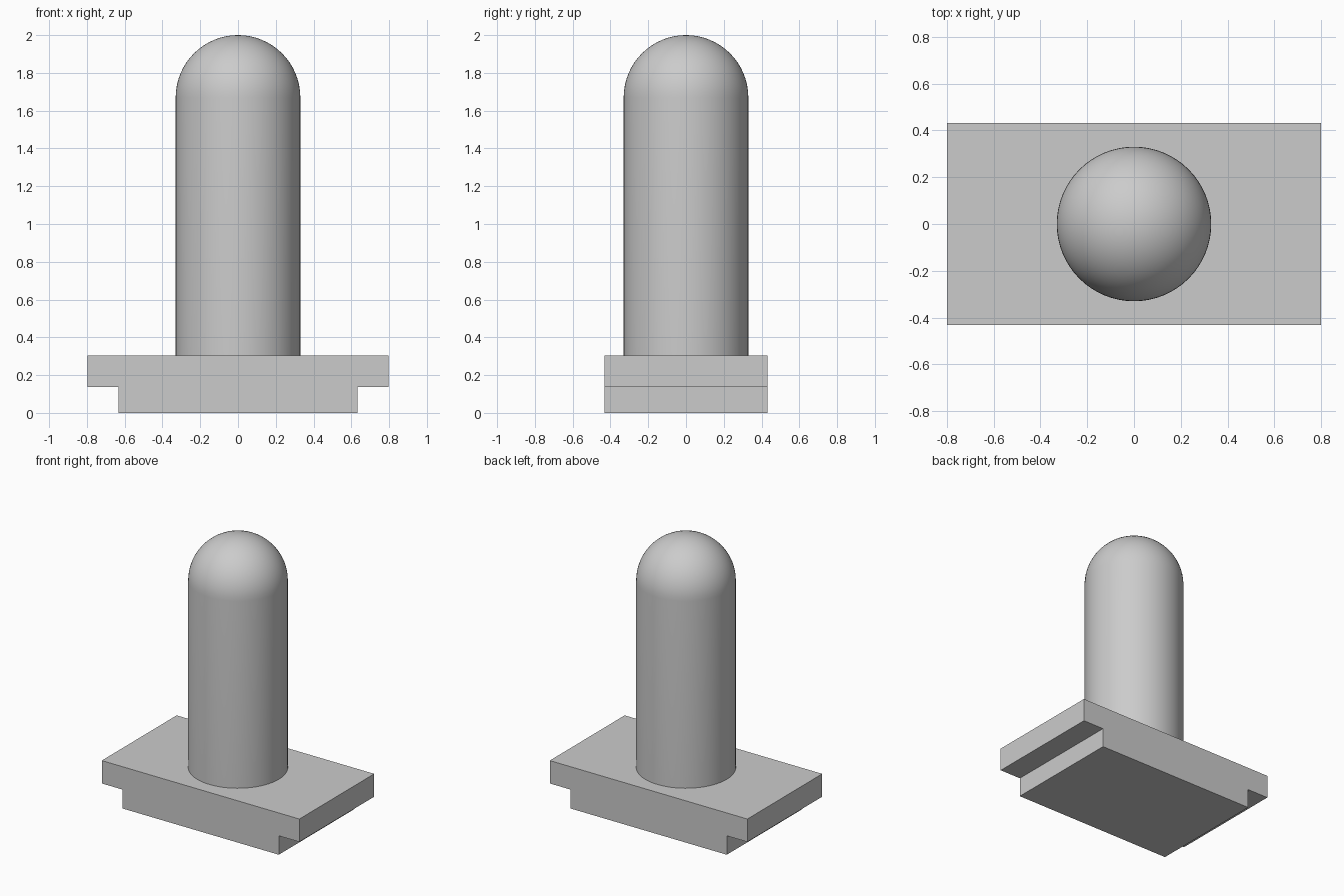
import bpy
import bmesh
import math

cube = bpy.data.objects.get("Cube")
if cube:
    bpy.data.objects.remove(cube, do_unlink=True)

# Single grey finish
grey = bpy.data.materials.new("light_grey")
grey.use_nodes = True
colour = (0.6, 0.6, 0.6, 1)
grey.diffuse_color = colour
grey.node_tree.nodes["Principled BSDF"].inputs["Base Color"].default_value = colour


def add_object(name, bm):
    bmesh.ops.recalc_face_normals(bm, faces=bm.faces[:])
    mesh = bpy.data.meshes.new(name)
    bm.to_mesh(mesh)
    bm.free()
    mesh.materials.append(grey)
    obj = bpy.data.objects.new(name, mesh)
    bpy.context.collection.objects.link(obj)
    return obj


# Base plate: T-shaped section extruded from front to back
HALF_DEPTH, TOP = 0.432, 0.305
right_side = [(0.632, 0), (0.632, 0.138), (0.798, 0.138), (0.798, TOP)]
section = right_side + [(-x, z) for x, z in reversed(right_side)]
bm = bmesh.new()
face = bm.faces.new([bm.verts.new((x, -HALF_DEPTH, z)) for x, z in section])
result = bmesh.ops.extrude_face_region(bm, geom=[face])
moved = [v for v in result["geom"] if isinstance(v, bmesh.types.BMVert)]
bmesh.ops.translate(bm, verts=moved, vec=(0, 2 * HALF_DEPTH, 0))
add_object("base_plate", bm)

# Round pin with a hemispherical tip, spun from a half profile
RADIUS, HEIGHT, SIDES, RINGS = 0.33, 2.0, 64, 16
profile = [(0, TOP), (RADIUS, TOP)]
for i in range(RINGS + 1):
    a = math.pi / 2 * i / RINGS
    profile.append((RADIUS * math.cos(a), HEIGHT - RADIUS + RADIUS * math.sin(a)))
bm = bmesh.new()
verts = [bm.verts.new((x, 0, z)) for x, z in profile]
edges = [bm.edges.new(pair) for pair in zip(verts, verts[1:])]
bmesh.ops.spin(bm, geom=verts + edges, cent=(0, 0, 0), axis=(0, 0, 1),
               angle=2 * math.pi, steps=SIDES)
bmesh.ops.remove_doubles(bm, verts=bm.verts[:], dist=0.0001)
pin = add_object("round_pin", bm)

bpy.ops.object.select_all(action="DESELECT")
pin.select_set(True)
bpy.context.view_layer.objects.active = pin
bpy.ops.object.shade_smooth_by_angle(angle=math.radians(30))
